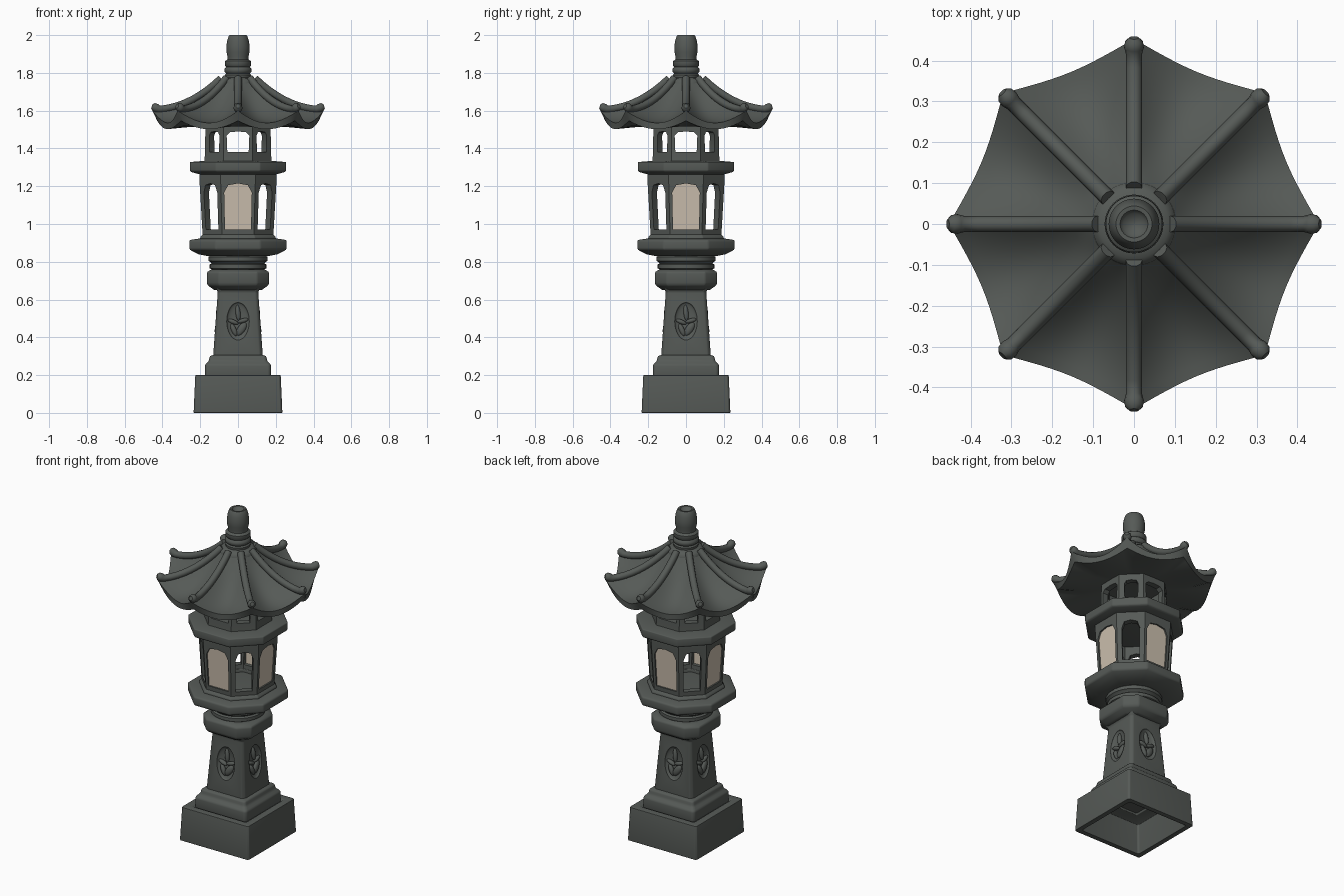
import bpy, bmesh
from math import pi, sin, cos, radians
from mathutils import Matrix, Vector

if "Cube" in bpy.data.objects:
    bpy.data.objects.remove(bpy.data.objects["Cube"])


def material(name, rgb):
    m = bpy.data.materials.new(name)
    m.diffuse_color = (*rgb, 1)
    m.use_nodes = True
    m.node_tree.nodes["Principled BSDF"].inputs["Base Color"].default_value = m.diffuse_color
    return m


STONE = material("dark_stone", (0.092, 0.102, 0.094))
PANE = material("warm_pane", (0.60, 0.52, 0.42))


def bake(ob, angle=38):
    """Apply modifiers, then smooth by angle."""
    dg = bpy.context.evaluated_depsgraph_get()
    me = bpy.data.meshes.new_from_object(ob.evaluated_get(dg))
    ob.modifiers.clear()
    ob.data = me
    me.shade_smooth()
    me.set_sharp_from_angle(angle=radians(angle))


def make(name, verts, faces, mat=STONE):
    me = bpy.data.meshes.new(name)
    me.from_pydata(verts, [], faces)
    bm = bmesh.new()
    bm.from_mesh(me)
    bmesh.ops.remove_doubles(bm, verts=bm.verts, dist=1e-5)
    bmesh.ops.recalc_face_normals(bm, faces=bm.faces)
    bm.to_mesh(me)
    bm.free()
    me.materials.append(mat)
    ob = bpy.data.objects.new(name, me)
    bpy.context.collection.objects.link(ob)
    return ob


def skin(name, rings, wrap=False, mat=STONE):
    """Bridge equal-sized rings; cap the ends or wrap last to first."""
    n, k = len(rings[0]), len(rings)
    verts = [p for r in rings for p in r]
    faces = []
    for i in range(k if wrap else k - 1):
        a, b = i * n, (i + 1) % k * n
        faces += [(a + j, a + (j + 1) % n, b + (j + 1) % n, b + j) for j in range(n)]
    if not wrap:
        faces += [tuple(range(n))[::-1], tuple(range((k - 1) * n, k * n))]
    return make(name, verts, faces, mat)


def oct_ring(z, a, ratio):
    b = a * ratio
    return [(x, y, z) for x, y in ((a, b), (b, a), (-b, a), (-a, b),
                                   (-a, -b), (-b, -a), (b, -a), (a, -b))]


def loft(name, profile, ratio, bevel=0.008, wrap=False):
    ob = skin(name, [oct_ring(z, a, ratio) for z, a in profile], wrap)
    if bevel:
        m = ob.modifiers.new("bevel", "BEVEL")
        m.width, m.segments, m.limit_method = bevel, 3, "ANGLE"
        m.angle_limit = radians(25)
        bake(ob)
    return ob


def lathe(name, profile, n=40):
    ob = skin(name, [[(r * cos(2 * pi * j / n), r * sin(2 * pi * j / n), z) for j in range(n)]
                     for r, z in profile])
    bake(ob, 50)


def cut(ob, cutters):
    for c in cutters:
        m = ob.modifiers.new("cut", "BOOLEAN")
        m.operation, m.object, m.solver = "DIFFERENCE", c, "EXACT"
    bake(ob)
    for c in cutters:
        bpy.data.objects.remove(c)


def arch(w, z0, z1):
    """Window outline with clipped upper corners."""
    h = z1 - z0
    return [(-w * .94, z0), (w * .94, z0), (w, z1 - h * .2), (w * .72, z1 - h * .04),
            (0, z1), (-w * .72, z1 - h * .04), (-w, z1 - h * .2)]


def window_cutters(w_axis, w_diag, z0, z1):
    out = []
    for i in range(4):
        pts = arch(w_diag if i % 2 else w_axis, z0, z1)
        c = skin("cutter", [[(x, y, z) for x, z in pts] for y in (-.5, .5)])
        c.data.transform(Matrix.Rotation(i * pi / 4, 4, "Z"))
        c.hide_render = True
        out.append(c)
    return out


def blob(name, size, mtx):
    bm = bmesh.new()
    bmesh.ops.create_uvsphere(bm, u_segments=24, v_segments=14, radius=1,
                              matrix=mtx @ Matrix.Diagonal((*size, 1)))
    me = bpy.data.meshes.new(name)
    bm.to_mesh(me)
    bm.free()
    me.materials.append(STONE)
    me.shade_smooth()
    ob = bpy.data.objects.new(name, me)
    bpy.context.collection.objects.link(ob)
    return ob


# square hollow base with stepped plinth
loft("base", [(.27, .09), (.18, .12), (.17, .185), (0, .205), (0, .235), (.2, .226),
              (.2, .185), (.19, .17)], .96, .01)
loft("plinth", [(.19, .175), (.255, .175), (.275, .155), (.30, .15), (.31, .12)], .93)

# tapered pillar with an oval carving on each side
pillar = loft("pillar", [(.28, .133), (.64, .107), (.66, .118), (.69, .125)], .88, .006)
tilt = Matrix.Rotation(-.072, 4, "X")
sides = [Matrix.Rotation(i * pi / 2, 4, "Z") @ Matrix.Translation((0, -.118, .485)) @ tilt
         for i in range(4)]
cut(pillar, [blob("cutter", (.06, .02, .1), s) for s in sides])
for s in sides:
    for x, z, w, h, rot in ((0, .045, .013, .042, .1), (-.026, -.002, .012, .03, 1.2),
                            (.026, .004, .012, .03, -1.3), (-.022, -.045, .014, .035, .4),
                            (.018, -.04, .02, .04, -.6)):
        blob("carved_leaf", (w, .013, h),
             s @ Matrix.Translation((x, .011, z)) @ Matrix.Rotation(-rot, 4, "Y"))

# collar, neck and lower platform
loft("collar", [(.65, .125), (.675, .16), (.69, .165), (.745, .165), (.76, .14)], .62)
lathe("neck", [(.14, .74), (.14, .76), (.15, .765), (.15, .785), (.14, .792), (.145, .798),
               (.157, .805), (.157, .825), (.148, .832), (.148, .86)])
loft("platform", [(.83, .16), (.84, .21), (.865, .258), (.915, .258), (.925, .19)], .46, .01)


# light chamber with eight openings
def wall(z):
    return .186 + (z - .92) * .058


chamber = loft("light_chamber", [(.915, wall(.915)), (1.24, wall(1.24)), (1.285, .205),
                                 (1.285, .17), (.915, .15)], .45, 0, True)
cut(chamber, window_cutters(.073, .05, .97, 1.215))
for i in range(4):
    pts = arch(.078, .965, 1.22)
    p = skin("window_pane", [[(x, -wall(z) + d, z) for x, z in pts] for d in (.009, .015)],
             mat=PANE)
    p.data.transform(Matrix.Rotation(i * pi / 2, 4, "Z"))

# sills under and above the chamber
loft("lower_sill", [(.91, .2), (.93, .2), (.945, .188), (.945, .15), (.91, .15)], .45, .004, True)
loft("upper_platform", [(1.262, .2), (1.275, .247), (1.282, .255), (1.328, .255), (1.335, .17)],
     .46, .006)

# small upper cage
cage = loft("upper_cage", [(1.32, .178), (1.375, .175), (1.54, .172), (1.54, .138), (1.32, .138)],
            .44, 0, True)
cut(cage, window_cutters(.06, .038, 1.38, 1.49))


# eight-cornered curved roof
def roof_z(u, corner):
    return 1.765 - (1.765 - (1.535 + .065 * corner)) * (1 - (1 - u) ** 2.1)


N, STEPS = 96, 12
rings = [[] for _ in range(STEPS + 4)]
for j in range(N):
    th = 2 * pi * j / N
    f = (j % (N // 8)) / (N // 8)
    c = abs(2 * f - 1) ** 2           # 1 at the corners, 0 mid-edge
    R = .403 + .05 * c
    col = [(.09 + (R - .09) * i / STEPS, roof_z(i / STEPS, c)) for i in range(STEPS + 1)]
    col += [(R - .025 * c, 1.502 + .045 * c), (.28, 1.515), (.14, 1.53)]
    for ring, (r, z) in zip(rings, col):
        ring.append((r * cos(th), r * sin(th), z))
bake(skin("roof", rings), 45)

# ridge ribs with raised, rounded tips
cu = bpy.data.curves.new("roof_ribs", "CURVE")
cu.dimensions = "3D"
cu.bevel_depth, cu.bevel_resolution, cu.use_fill_caps = .02, 3, True
cu.materials.append(STONE)
for k in range(8):
    th = k * pi / 4
    path = [(.09 + .363 * u, roof_z(u, 1) + .006, 1.0) for u in
            (0, .1, .2, .3, .4, .5, .6, .7, .8, .9)]
    path += [(.432, 1.614, 1.2), (.447, 1.621, 1.1), (.456, 1.624, .6)]
    sp = cu.splines.new("POLY")
    sp.points.add(len(path) - 1)
    for p, (r, z, w) in zip(sp.points, path):
        p.co = (r * cos(th), r * sin(th), z, 1)
        p.radius = w
    sp.use_smooth = True
ribs = bpy.data.objects.new("roof_ribs", cu)
bpy.context.collection.objects.link(ribs)

# ringed finial with a dimpled bulb
lathe("finial", [(.105, 1.74), (.102, 1.758), (.085, 1.772), (.068, 1.776), (.07, 1.79),
                 (.062, 1.797), (.071, 1.805), (.072, 1.822), (.062, 1.832), (.07, 1.84),
                 (.069, 1.862), (.055, 1.872), (.055, 1.885), (.061, 1.91), (.062, 1.94),
                 (.057, 1.97), (.05, 1.993), (.044, 2.0), (.034, 1.999), (.026, 1.985),
                 (.002, 1.98)])
